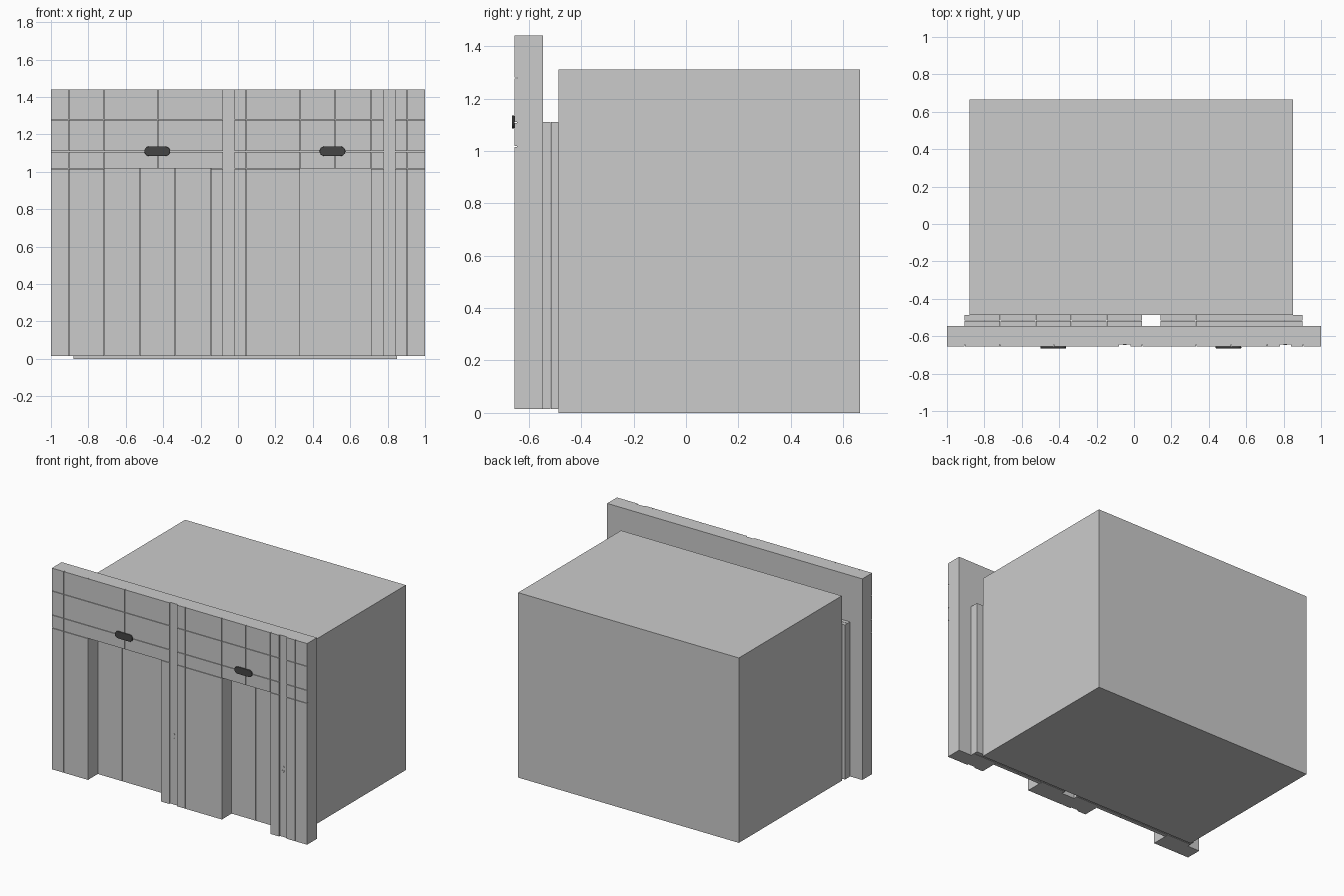
import bpy, bmesh, math

if "Cube" in bpy.data.objects:
    bpy.data.objects.remove(bpy.data.objects["Cube"])

GAP = 0.003                                # joint between cladding tiles
BOTTOM, LINTEL, TOP = 0.015, 1.018, 1.44   # main wall heights
FACE, CORE, BACK = -0.655, -0.645, -0.545  # main wall depths


def finish(name, bm, mat=None):
    bmesh.ops.recalc_face_normals(bm, faces=bm.faces)
    me = bpy.data.meshes.new(name)
    bm.to_mesh(me)
    bm.free()
    ob = bpy.data.objects.new(name, me)
    bpy.context.collection.objects.link(ob)
    if mat:
        me.materials.append(mat)
    return ob


def add_box(bm, x0, x1, y0, y1, z0, z1):
    vs = bmesh.ops.create_cube(bm, size=1)["verts"]
    bmesh.ops.scale(bm, vec=(x1 - x0, y1 - y0, z1 - z0), verts=vs)
    bmesh.ops.translate(bm, vec=((x0 + x1) / 2, (y0 + y1) / 2, (z0 + z1) / 2), verts=vs)


def prism(name, pts, y0, y1, mat=None):
    """Extrude an outline in the xz plane from y0 to y1."""
    bm = bmesh.new()
    face = bm.faces.new([bm.verts.new((x, y0, z)) for x, z in pts])
    ext = bmesh.ops.extrude_face_region(bm, geom=[face])["geom"]
    bmesh.ops.translate(bm, vec=(0, y1 - y0, 0),
                        verts=[v for v in ext if isinstance(v, bmesh.types.BMVert)])
    return finish(name, bm, mat)


dark = bpy.data.materials.new("dark_display")
dark.diffuse_color = (0.06, 0.06, 0.06, 1)
dark.use_nodes = True
dark.node_tree.nodes["Principled BSDF"].inputs["Base Color"].default_value = dark.diffuse_color

# Shaft block behind the wall
bm = bmesh.new()
add_box(bm, -0.88, 0.85, -0.487, 0.665, 0, 1.31)
finish("lift_shaft", bm)

# Wall core with two doorways
prism("wall_core", [(-1, BOTTOM), (-0.717, BOTTOM), (-0.717, LINTEL), (-0.145, LINTEL),
                    (-0.145, BOTTOM), (0.332, BOTTOM), (0.332, LINTEL), (0.712, LINTEL),
                    (0.712, BOTTOM), (1, BOTTOM), (1, TOP), (-1, TOP)], CORE, BACK)

# Cladding tiles, leaving the two button strips recessed
upper = [(-1, -0.906, -0.717, -0.43, -0.08), (-0.02, 0.045, 0.332, 0.52, 0.712, 0.78),
         (0.84, 0.906, 1)]
lower = [(-1, -0.906, -0.717), (-0.145, -0.08), (-0.02, 0.045, 0.332),
         (0.712, 0.78), (0.84, 0.906, 1)]
rows = [(BOTTOM, LINTEL, lower), (LINTEL, 1.11, upper), (1.11, 1.28, upper), (1.28, TOP, upper)]
bm = bmesh.new()
for z0, z1, runs in rows:
    for run in runs:
        for i, (a, b) in enumerate(zip(run, run[1:])):
            left = a if i == 0 else a + GAP / 2
            right = b if i == len(run) - 2 else b - GAP / 2
            add_box(bm, left, right, FACE, CORE,
                    z0, z1 if z1 == TOP else z1 - GAP)
finish("wall_cladding", bm)

# Sliding door panels in two layers
for name, start, count in (("left_doors", -0.905, 5), ("right_doors", 0.142, 4)):
    bm = bmesh.new()
    for i in range(count):
        x = start + 0.19 * i
        for y0, y1 in ((BACK, -0.518), (-0.515, -0.487)):
            add_box(bm, x, x + 0.188, y0, y1, BOTTOM, 1.11)
    finish(name, bm)

# Pill-shaped floor displays
for side, cx in (("left", -0.432), ("right", 0.505)):
    r, half = 0.025, 0.044
    pts = []
    for sx, first in ((1, -90), (-1, 90)):
        for k in range(13):
            a = math.radians(first + 15 * k)
            pts.append((cx + sx * half + r * math.cos(a), 1.11 + r * math.sin(a)))
    ob = prism(side + "_floor_display", pts, -0.665, FACE, dark)
    bev = ob.modifiers.new("rim", "BEVEL")
    bev.width, bev.segments = 0.003, 2

# Up and down call buttons on the recessed strips
for side, cx in (("left", -0.05), ("right", 0.808)):
    for word, cz, s in (("up", 0.515, 1), ("down", 0.478, -1)):
        prism(f"{side}_{word}_button", [(cx - 0.009, cz - 0.008 * s), (cx + 0.009, cz - 0.008 * s),
                                        (cx, cz + 0.009 * s)], CORE - 0.002, CORE)
